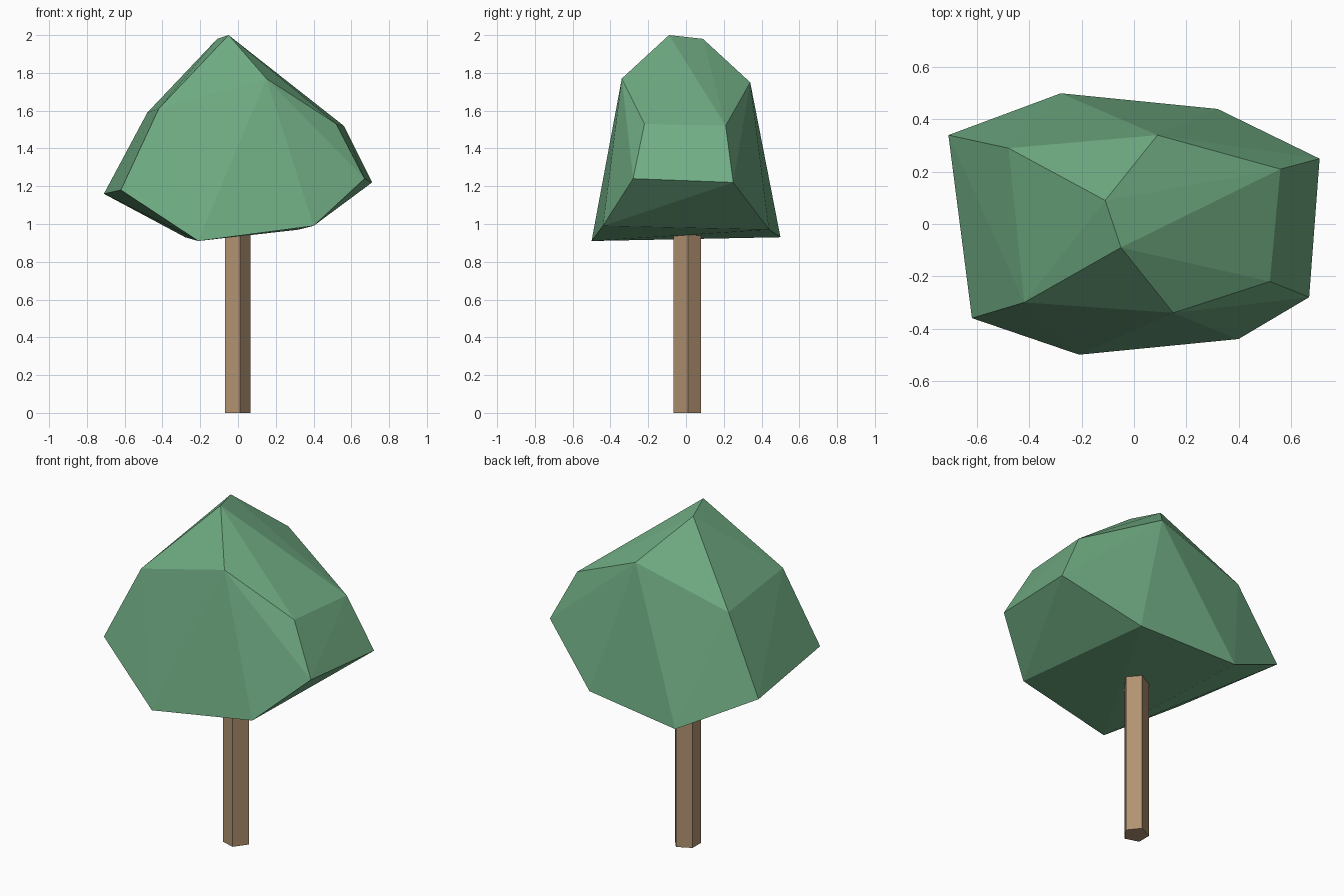
import bpy, bmesh

cube = bpy.data.objects.get("Cube")
if cube:
    bpy.data.objects.remove(cube, do_unlink=True)


def make_material(name, rgb):
    mat = bpy.data.materials.new(name)
    mat.use_nodes = True
    color = (*rgb, 1)
    mat.diffuse_color = color
    bsdf = next(n for n in mat.node_tree.nodes if n.type == 'BSDF_PRINCIPLED')
    bsdf.inputs["Base Color"].default_value = color
    return mat


def hull_object(name, points, material):
    """Flat-shaded faceted solid wrapped around a few corner points."""
    bm = bmesh.new()
    for point in points:
        bm.verts.new(point)
    result = bmesh.ops.convex_hull(bm, input=bm.verts)
    loose = [v for v in bm.verts if not v.link_faces]
    bmesh.ops.delete(bm, geom=loose, context='VERTS')
    bmesh.ops.recalc_face_normals(bm, faces=bm.faces)
    mesh = bpy.data.meshes.new(name)
    bm.to_mesh(mesh)
    bm.free()
    mesh.materials.append(material)
    obj = bpy.data.objects.new(name, mesh)
    bpy.context.collection.objects.link(obj)
    return obj


leaf_green = make_material("leaf green", (0.16, 0.41, 0.225))
bark_brown = make_material("bark brown", (0.44, 0.29, 0.165))

# Crown: an uneven front ring and back ring of eight corners each
front_ring = [(-.05, -.09, 2.0), (.15, -.34, 1.77), (.52, -.22, 1.53), (.67, -.28, 1.24),
              (.40, -.44, .99), (-.21, -.50, .91), (-.62, -.36, 1.18), (-.42, -.30, 1.61)]
back_ring = [(-.11, .09, 1.98), (.09, .34, 1.75), (.56, .21, 1.52), (.71, .25, 1.22),
             (.32, .44, .97), (-.28, .50, .93), (-.71, .34, 1.16), (-.48, .29, 1.59)]
hull_object("tree_crown", front_ring + back_ring, leaf_green)

# Trunk: five-sided post reaching into the crown
section = [(.065, .01), (.01, .08), (-.07, .04), (-.07, -.04), (.01, -.065)]
hull_object("tree_trunk", [(x, y, z) for z in (0, 1.0) for x, y in section], bark_brown)
